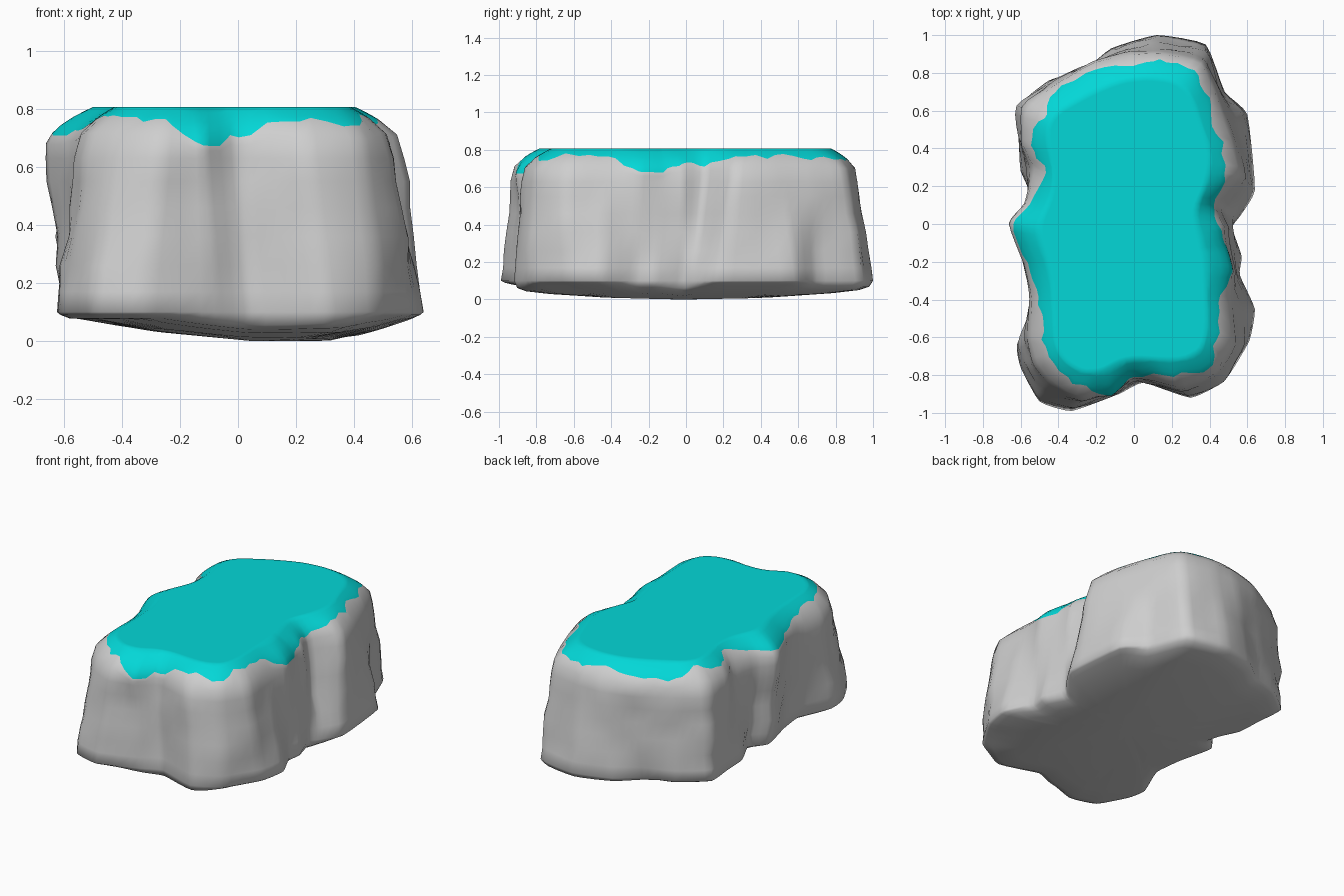
import bpy
import bmesh
import math
from mathutils import Vector, noise

cube = bpy.data.objects.get("Cube")
if cube:
    bpy.data.objects.remove(cube, do_unlink=True)


def make_material(name, color):
    mat = bpy.data.materials.new(name)
    mat.use_nodes = True
    mat.diffuse_color = color
    bsdf = mat.node_tree.nodes["Principled BSDF"]
    bsdf.inputs["Base Color"].default_value = color
    bsdf.inputs["Roughness"].default_value = 0.8
    return mat


stone = make_material("stone grey", (0.62, 0.62, 0.62, 1))
turf = make_material("turf cyan", (0.001, 0.68, 0.68, 1))

# Outline control points: foot x, foot y, then turf edge x, y, z
OUTLINE = [
    (.12, 1, .13, .87, .74), (-.12, .93, 0, .83, .77),
    (-.26, .82, -.2, .82, .74), (-.45, .76, -.42, .69, .74),
    (-.62, .62, -.5, .58, .78), (-.61, .45, -.54, .41, .75),
    (-.6, .28, -.45, .28, .78), (-.52, .1, -.55, .1, .73),
    (-.6, 0, -.64, 0, .72), (-.55, -.22, -.57, -.21, .71),
    (-.53, -.42, -.5, -.38, .75), (-.62, -.64, -.48, -.58, .77),
    (-.6, -.76, -.44, -.7, .78), (-.5, -.94, -.38, -.79, .77),
    (-.33, -.99, -.25, -.87, .76), (-.08, -.9, -.12, -.91, .67),
    (.05, -.84, 0, -.8, .71), (.3, -.92, .21, -.81, .76),
    (.48, -.83, .4, -.77, .74), (.61, -.62, .45, -.62, .77),
    (.64, -.45, .43, -.41, .77), (.56, -.27, .52, -.25, .69),
    (.57, -.17, .49, -.12, .68), (.52, -.02, .45, -.02, .73),
    (.56, .04, .41, .1, .72), (.64, .18, .5, .26, .76),
    (.6, .58, .43, .48, .77), (.48, .7, .38, .66, .76),
    (.38, .95, .33, .82, .745),
]
STEPS = 4
TOP = 0.807
FOOT = 0.1
SHOULDER = 0.66
BEVEL = 0.15


def sample(points, steps):
    """Closed curve through the points, rounded only a little to keep creases."""
    count, result = len(points), []
    for i in range(count):
        p0, p1, p2, p3 = (points[(i + k) % count] for k in (-1, 0, 1, 2))
        for s in range(steps):
            t = s / steps
            row = []
            for a, b, c, d in zip(p0, p1, p2, p3):
                m1, m2 = (c - a) * 0.22, (d - b) * 0.22
                row.append(b * (1 + 2 * t) * (1 - t) ** 2 + m1 * t * (1 - t) ** 2
                           + c * t * t * (3 - 2 * t) - m2 * t * t * (1 - t))
            result.append(row)
    return result


def bevel_fraction(z):
    """How far the rounded top has moved inward at height z."""
    return max(0, min(1, (z - SHOULDER) / (TOP - SHOULDER))) ** 2


ring = sample(OUTLINE, STEPS)
count = len(ring)
feet = [Vector((r[0], r[1], 0)) for r in ring]
edges = [Vector((r[2], r[3], 0)) for r in ring]

# Inward directions, shoulders outside the turf edge, and the rim of the flat top
inward, shoulders, rim = [], [], []
for i in range(count):
    along = edges[(i + 6) % count] - edges[i - 6]
    inward.append(Vector((-along.y, along.x, 0)).normalized())
    shoulders.append(edges[i] - inward[i] * BEVEL * bevel_fraction(ring[i][4]))
for i in range(count):
    near = [shoulders[(i + k) % count] for k in range(-3, 4)]
    rim.append(sum(near, Vector()) / len(near) + inward[i] * BEVEL * 0.9)


def underside(x, y):
    return min(0.075, 0.14 * (x - 0.2) ** 2 + 0.2 * max(0, x - 0.35) + 0.055 * y * y)


def wall_point(i, z):
    """Point on the rock wall for column i at height z."""
    t = max(0, min(1, (z - FOOT) / (SHOULDER - FOOT)))
    p = feet[i].lerp(shoulders[i], t).lerp(rim[i], bevel_fraction(z))
    # Chipped lumps, fading out at the foot and shoulder
    lump = noise.noise(Vector((p.x, p.y, z * 1.3)) * 5)
    p += inward[i] * lump * 0.12 * t * (1 - t)
    p.z = z
    return p


# Rock body as stacked rings, with one ring following the turf edge
bm = bmesh.new()
rings = []
for scale, lift in ((0.5, 0), (0.8, 0), (0.93, 0.003), (0.98, 0.015)):
    rings.append([bm.verts.new((f.x * scale, f.y * scale,
                                underside(f.x * scale, f.y * scale) + lift)) for f in feet])
for z in (FOOT, 0.17, 0.26, 0.36, 0.46, 0.55, 0.63):
    rings.append([bm.verts.new(wall_point(i, z)) for i in range(count)])
edge_ring = len(rings) + 1
for blend in (-0.4, 0, 0.3, 0.6, 0.85, 1):
    row = []
    for i in range(count):
        drip = ring[i][4] + 0.025 * noise.noise(edges[i] * 17)
        drip = min(0.79, max(0.66, drip))
        span = TOP - drip if blend > 0 else drip - 0.63
        row.append(bm.verts.new(wall_point(i, drip + span * blend)))
    rings.append(row)
# Level border that keeps the top shading flat
rings.append([bm.verts.new((*(rim[i] + inward[i] * 0.02).xy, TOP)) for i in range(count)])

for level, (low, high) in enumerate(zip(rings, rings[1:])):
    for i in range(count):
        j = (i + 1) % count
        face = bm.faces.new((low[i], low[j], high[j], high[i]))
        face.material_index = int(level >= edge_ring)

# Flat turf top and underside centre
bm.faces.new(rings[-1]).material_index = 1
centre = bm.verts.new((0.05, 0, 0))
for i in range(count):
    bm.faces.new((rings[0][(i + 1) % count], rings[0][i], centre))
bmesh.ops.recalc_face_normals(bm, faces=bm.faces)

mesh = bpy.data.meshes.new("rock_platform")
bm.to_mesh(mesh)
bm.free()
mesh.materials.append(stone)
mesh.materials.append(turf)
rock = bpy.data.objects.new("rock_platform", mesh)
bpy.context.collection.objects.link(rock)

bpy.context.view_layer.objects.active = rock
rock.select_set(True)
bpy.ops.object.shade_smooth_by_angle(angle=math.radians(75))
